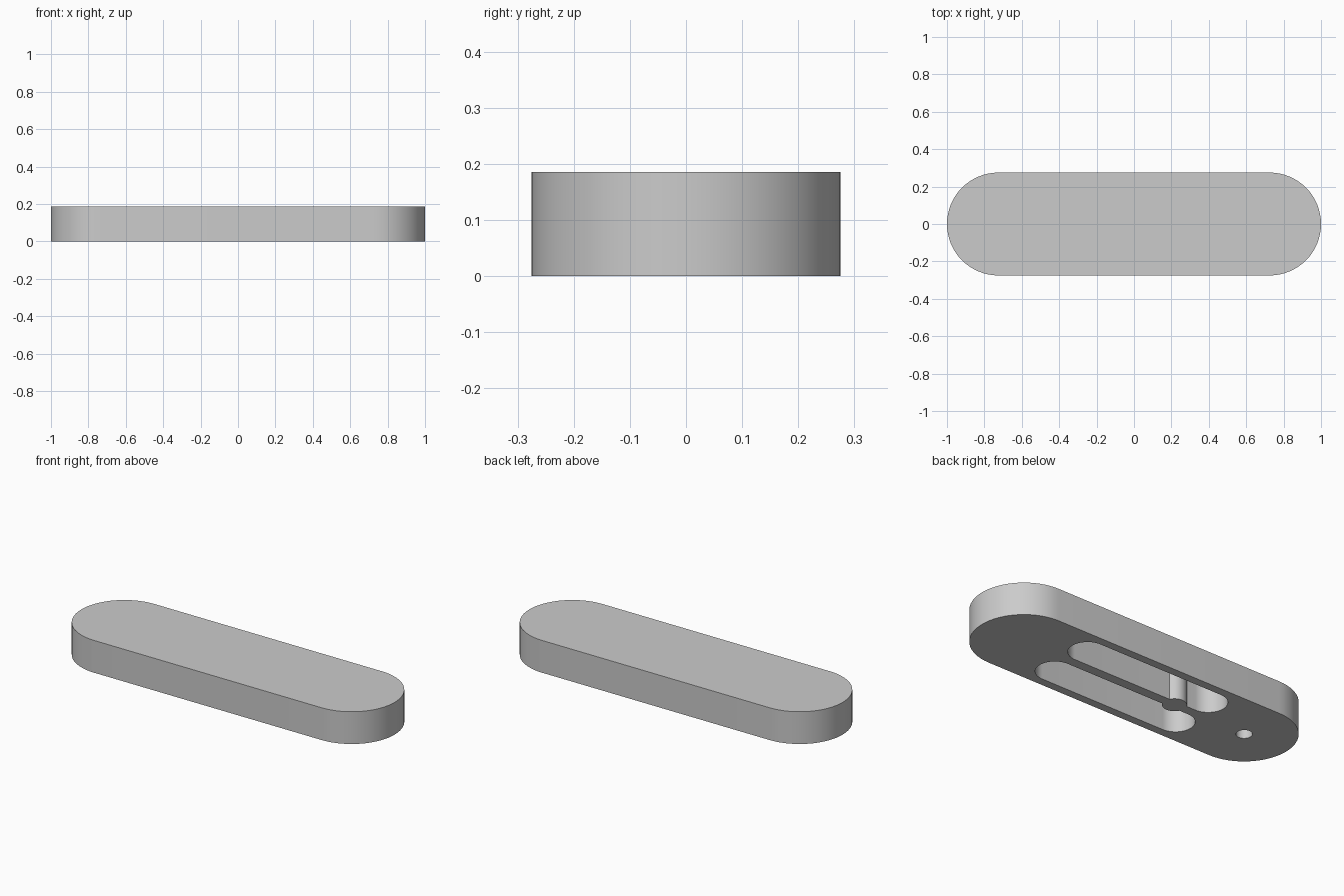
import bpy, bmesh, math

if "Cube" in bpy.data.objects:
    bpy.data.objects.remove(bpy.data.objects["Cube"])

HEIGHT = 0.186
DEPTH = 0.16          # pocket depth from the underside


def stadium(name, x0, x1, y, r, z0, z1, seg=32):
    """Upright prism with rounded ends; x0 == x1 gives a cylinder."""
    pts = []
    for cx, start in ((x1, -math.pi / 2), (x0, math.pi / 2)):
        for i in range(seg + 1):
            if x0 == x1 and i == seg:
                continue
            a = start + math.pi * i / seg
            pts.append((cx + r * math.cos(a), y + r * math.sin(a), z0))
    bm = bmesh.new()
    face = bm.faces.new([bm.verts.new(p) for p in pts])
    ext = bmesh.ops.extrude_face_region(bm, geom=[face])
    verts = [v for v in ext["geom"] if isinstance(v, bmesh.types.BMVert)]
    bmesh.ops.translate(bm, verts=verts, vec=(0, 0, z1 - z0))
    bmesh.ops.recalc_face_normals(bm, faces=bm.faces)
    mesh = bpy.data.meshes.new(name)
    bm.to_mesh(mesh)
    bm.free()
    obj = bpy.data.objects.new(name, mesh)
    bpy.context.collection.objects.link(obj)
    return obj


def cut(target, tool):
    mod = target.modifiers.new("cut", "BOOLEAN")
    mod.operation = "DIFFERENCE"
    mod.solver = "EXACT"
    mod.object = tool
    bpy.context.view_layer.objects.active = target
    bpy.ops.object.modifier_apply(modifier=mod.name)
    bpy.data.objects.remove(tool)


# Solid rounded bar
body = stadium("rounded_bar", -0.725, 0.725, 0, 0.275, 0, HEIGHT)

# Two long pockets underneath, leaving a round post on the middle rib
for side in (-1, 1):
    pocket = stadium("pocket_cutter", -0.38, 0.413, side * 0.128, 0.1, -0.05, DEPTH)
    post = stadium("post_cutter", -0.266, -0.266, 0, 0.063, -0.1, HEIGHT + 0.1, 16)
    cut(pocket, post)
    cut(body, pocket)

# Small round hole at one end
cut(body, stadium("hole_cutter", -0.725, -0.725, 0, 0.042, -0.05, DEPTH, 16))

# Plain grey finish
grey = bpy.data.materials.new("grey")
grey.diffuse_color = (0.6, 0.6, 0.6, 1)
grey.use_nodes = True
grey.node_tree.nodes["Principled BSDF"].inputs["Base Color"].default_value = grey.diffuse_color
body.data.materials.clear()
body.data.materials.append(grey)
for p in body.data.polygons:
    p.material_index = 0

bpy.ops.object.select_all(action="DESELECT")
body.select_set(True)
bpy.context.view_layer.objects.active = body
bpy.ops.object.shade_smooth_by_angle(angle=math.radians(30))
